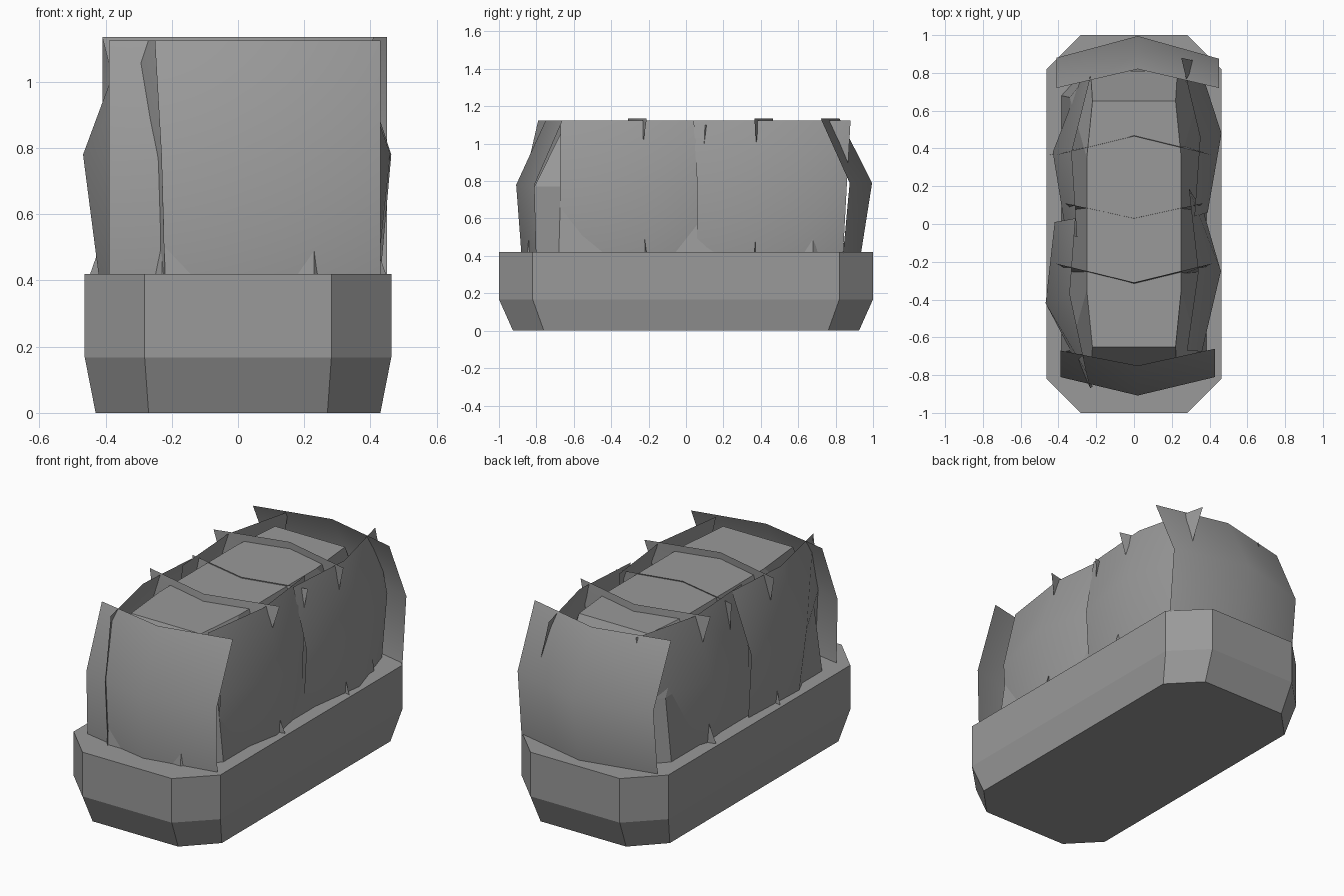
import bpy, bmesh

if "Cube" in bpy.data.objects:
    bpy.data.objects.remove(bpy.data.objects["Cube"])

# dark grey used on every part
grey = bpy.data.materials.new("dark_grey")
grey.diffuse_color = (0.32, 0.32, 0.32, 1)
grey.use_nodes = True
grey.node_tree.nodes["Principled BSDF"].inputs["Base Color"].default_value = grey.diffuse_color

def mesh_object(name, verts, faces, smooth=False):
    me = bpy.data.meshes.new(name)
    me.from_pydata(verts, [], faces)
    bm = bmesh.new()
    bm.from_mesh(me)
    bmesh.ops.recalc_face_normals(bm, faces=bm.faces)
    for f in bm.faces:
        f.smooth = smooth
    bm.to_mesh(me)
    bm.free()
    me.materials.append(grey)
    ob = bpy.data.objects.new(name, me)
    bpy.context.collection.objects.link(ob)
    return ob

def octagon(x, y, cx, cy, z):
    # rectangle with cut corners: half sizes x, y and corner points cx, cy
    return [(cx, -y, z), (x, -cy, z), (x, cy, z), (cx, y, z),
            (-cx, y, z), (-x, cy, z), (-x, -cy, z), (-cx, -y, z)]

def loft(name, rings):
    n = len(rings[0])
    faces = [(r*n + i, r*n + (i+1) % n, (r+1)*n + (i+1) % n, (r+1)*n + i)
             for r in range(len(rings) - 1) for i in range(n)]
    faces += [tuple(range(n))[::-1], tuple(range((len(rings)-1)*n, len(rings)*n))]
    return mesh_object(name, sum(rings, []), faces)

def sheet(name, low, mid, top, z=(0.41, 0.78, 1.125)):
    # thin bulging sheet: three rows of three plan points
    verts = [(x, y, h) for row, h in zip((low, mid, top), z) for x, y in row]
    faces = [(r*3+c, r*3+c+1, r*3+c+4, r*3+c+3) for r in range(2) for c in range(2)]
    return mesh_object(name, verts, faces, True)

# tray with tapered foot
loft("tray", [octagon(0.43, 0.925, 0.27, 0.76, 0),
              octagon(0.463, 1.0, 0.282, 0.82, 0.168),
              octagon(0.463, 1.0, 0.282, 0.82, 0.42)])

# filling inside the sheets
loft("filling", [octagon(0.385, 0.85, 0.23, 0.68, 0.41),
                 octagon(0.34, 0.81, 0.23, 0.67, 0.77),
                 octagon(0.25, 0.65, 0.22, 0.35, 1.095)])

# end sheets
sheet("front_sheet",
      [(-0.39, -0.80), (0.02, -0.88), (0.43, -0.80)],
      [(-0.39, -0.81), (0.02, -0.908), (0.43, -0.81)],
      [(-0.39, -0.67), (0.02, -0.75), (0.43, -0.66)])
sheet("back_sheet",
      [(-0.41, 0.84), (0.02, 0.935), (0.45, 0.84)],
      [(-0.41, 0.88), (0.02, 0.995), (0.45, 0.875)],
      [(-0.41, 0.72), (0.02, 0.82), (0.45, 0.72)], (0.41, 0.79, 1.135))

# side sheets
sheet("right_front_sheet",
      [(0.34, -0.67), (0.42, -0.25), (0.36, 0.07)],
      [(0.36, -0.675), (0.46, -0.25), (0.37, 0.06)],
      [(0.28, -0.67), (0.34, -0.25), (0.29, 0.19)])
sheet("right_back_sheet",
      [(0.37, 0.06), (0.43, 0.48), (0.32, 0.84)],
      [(0.39, 0.06), (0.463, 0.48), (0.34, 0.86)],
      [(0.32, 0.04), (0.35, 0.46), (0.25, 0.88)])
sheet("left_front_sheet",
      [(-0.40, 0.01), (-0.42, -0.42), (-0.22, -0.86)],
      [(-0.42, 0.01), (-0.468, -0.42), (-0.23, -0.87)],
      [(-0.31, 0.03), (-0.34, -0.37), (-0.25, -0.79)])
sheet("left_back_sheet",
      [(-0.35, -0.06), (-0.40, 0.38), (-0.27, 0.75)],
      [(-0.36, -0.05), (-0.43, 0.38), (-0.28, 0.77)],
      [(-0.30, -0.07), (-0.33, 0.38), (-0.23, 0.78)])

# divider sheets across the filling
for name, end, centre, lean, w, low_w, top in (
        ("front_divider", -0.21, -0.31, -0.05, 0.41, 0.45, 1.135),
        ("middle_divider", 0.11, 0.03, -0.04, 0.365, 0.38, 1.10),
        ("back_divider", 0.365, 0.465, 0.03, 0.41, 0.45, 1.135)):
    sheet(name,
          [(-low_w, end), (0, centre), (low_w, end)],
          [(-0.32, end + lean), (0, centre + lean), (0.32, end + lean)],
          [(-w, end), (0, centre), (w, end)], (0.41, 0.78, top))
